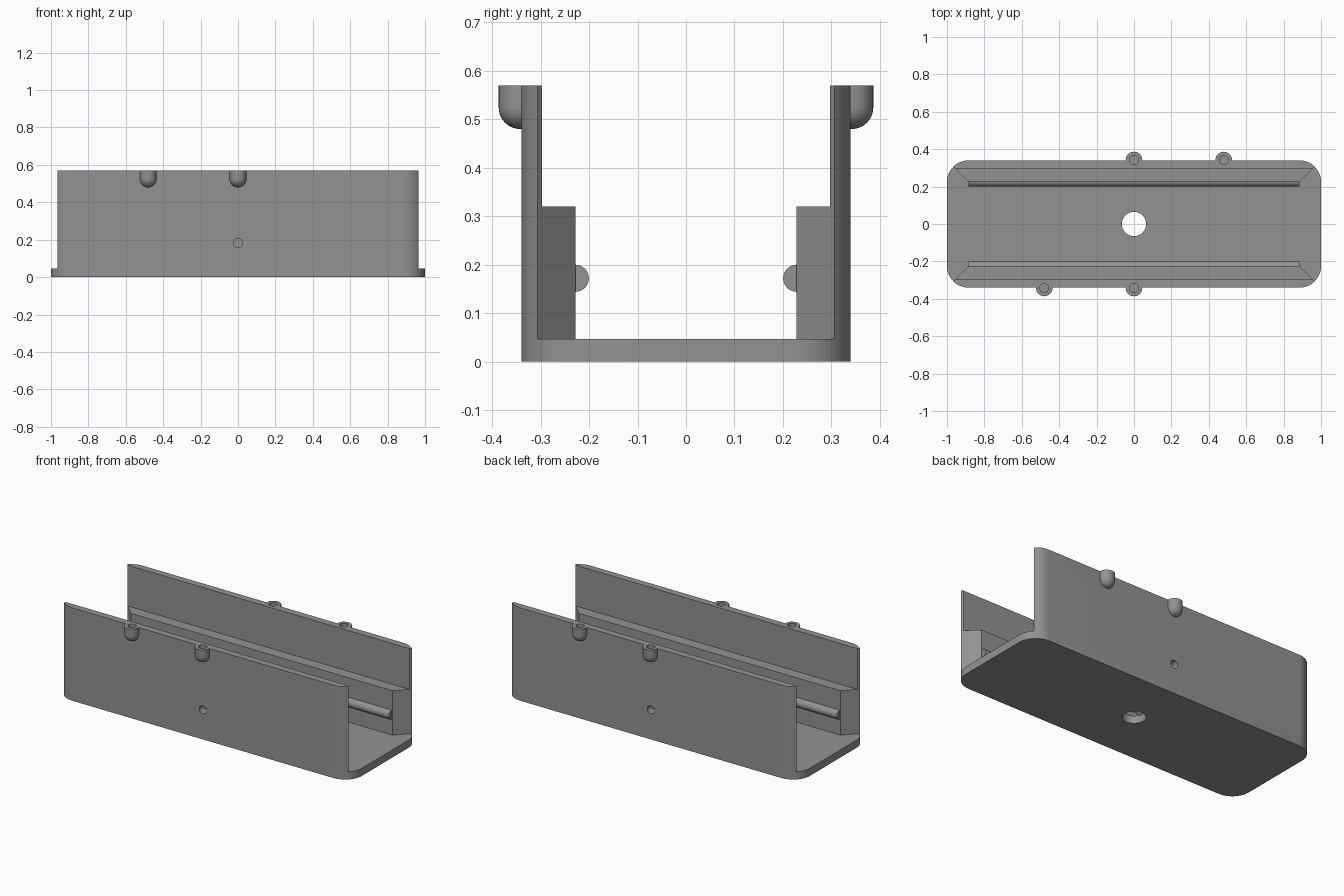
import bpy, bmesh, math
from mathutils import Matrix

if "Cube" in bpy.data.objects:
    bpy.data.objects.remove(bpy.data.objects["Cube"])

HALF_X, HALF_Y, RADIUS = 1.0, 0.34, 0.115
BASE_H, TOP = 0.047, 0.57
CX, CY = HALF_X - RADIUS, HALF_Y - RADIUS   # corner arc centres

grey = bpy.data.materials.new("plain grey")
grey.diffuse_color = (0.29, 0.29, 0.29, 1)
grey.use_nodes = True
grey.node_tree.nodes["Principled BSDF"].inputs["Base Color"].default_value = grey.diffuse_color


def make_object(name, bm):
    bmesh.ops.recalc_face_normals(bm, faces=bm.faces)
    mesh = bpy.data.meshes.new(name)
    bm.to_mesh(mesh)
    bm.free()
    mesh.materials.append(grey)
    obj = bpy.data.objects.new(name, mesh)
    bpy.context.collection.objects.link(obj)
    return obj


def prism(name, points, offset):
    """Extrude a closed outline of 3D points."""
    bm = bmesh.new()
    face = bm.faces.new([bm.verts.new(p) for p in points])
    ext = bmesh.ops.extrude_face_region(bm, geom=[face])
    verts = [v for v in ext["geom"] if isinstance(v, bmesh.types.BMVert)]
    bmesh.ops.translate(bm, verts=verts, vec=offset)
    return make_object(name, bm)


def cylinder(name, radius, depth, matrix, segments=32):
    bm = bmesh.new()
    bmesh.ops.create_cone(bm, cap_ends=True, segments=segments, radius1=radius,
                          radius2=radius, depth=depth, matrix=matrix)
    return make_object(name, bm)


def boolean(obj, tool, operation):
    """Apply a boolean and discard the tool."""
    mod = obj.modifiers.new(operation.lower(), "BOOLEAN")
    mod.operation, mod.object, mod.solver = operation, tool, "EXACT"
    bpy.context.view_layer.objects.active = obj
    bpy.ops.object.modifier_apply(modifier=mod.name)
    bpy.data.objects.remove(tool, do_unlink=True)


def arc(cx, cy, start, end, z, steps=12):
    angles = [math.radians(start + (end - start) * i / steps) for i in range(steps + 1)]
    return [(cx + RADIUS * math.cos(a), cy + RADIUS * math.sin(a), z) for a in angles]


def boss(x, y, radius):
    """Upright peg with a domed underside, flush with the wall top."""
    bm = bmesh.new()
    profile = [(radius * math.sin(a), 0.48 + radius * (1 - math.cos(a)))
               for a in (math.pi / 2 * i / 10 for i in range(11))] + [(radius, TOP), (0, TOP)]
    verts = [bm.verts.new((r, 0, z)) for r, z in profile]
    edges = [bm.edges.new(pair) for pair in zip(verts, verts[1:])]
    bmesh.ops.spin(bm, geom=verts + edges, cent=(0, 0, 0), axis=(0, 0, 1),
                   angle=math.tau, steps=32)
    bmesh.ops.remove_doubles(bm, verts=bm.verts, dist=1e-5)
    bmesh.ops.translate(bm, verts=bm.verts, vec=(x, y, 0))
    return make_object("boss", bm)


# Base plate with rounded corners and a central hole
outline = (arc(CX, CY, 0, 90, 0) + arc(-CX, CY, 90, 180, 0)
           + arc(-CX, -CY, 180, 270, 0) + arc(CX, -CY, 270, 360, 0))
base = prism("base_plate", outline, (0, 0, BASE_H))
boolean(base, cylinder("hole", 0.065, 0.3, Matrix.Identity(4), 48), "DIFFERENCE")

# Side wall: stepped section trimmed by a footprint with mitred, rounded ends
section = [(-1.2, y, z) for y, z in ((0.228, BASE_H), (0.5, BASE_H), (0.5, TOP),
                                     (0.297, TOP), (0.297, 0.32), (0.228, 0.32))]
wall = prism("back_wall", section, (2.4, 0, 0))
footprint = ([(CX - 0.1, CY - 0.1, -0.1)] + arc(CX, CY, 45, 90, -0.1)
             + arc(-CX, CY, 90, 135, -0.1) + [(-CX + 0.1, CY - 0.1, -0.1)])
boolean(wall, prism("footprint", footprint, (0, 0, 1)), "INTERSECT")

# Long half-round rail on the inner ledge
along_x = Matrix.Rotation(math.pi / 2, 4, "Y")
rail = cylinder("rail", 0.028, 2 * CX - 0.002,
                Matrix.Translation((0, 0.2285, 0.172)) @ along_x)
boolean(wall, rail, "UNION")

# Bosses with blind holes on the outer top edge
for x in (0, 0.48):
    boolean(wall, boss(x, 0.342, 0.0445), "UNION")
for x in (0, 0.48):
    hole = cylinder("hole", 0.024, 0.12, Matrix.Translation((x, 0.342, TOP)))
    boolean(wall, hole, "DIFFERENCE")

# Small blind hole in the outer face
along_y = Matrix.Rotation(math.pi / 2, 4, "X")
boolean(wall, cylinder("hole", 0.025, 0.1, Matrix.Translation((0, HALF_Y, 0.182)) @ along_y),
        "DIFFERENCE")

# Opposite wall is the same part turned half round
front = wall.copy()
front.data = wall.data.copy()
front.name = "front_wall"
front.data.transform(Matrix.Rotation(math.pi, 4, "Z"))
bpy.context.collection.objects.link(front)

for obj in (base, wall, front):
    bpy.ops.object.select_all(action="DESELECT")
    obj.select_set(True)
    bpy.context.view_layer.objects.active = obj
    bpy.ops.object.shade_smooth_by_angle(angle=math.radians(30))
